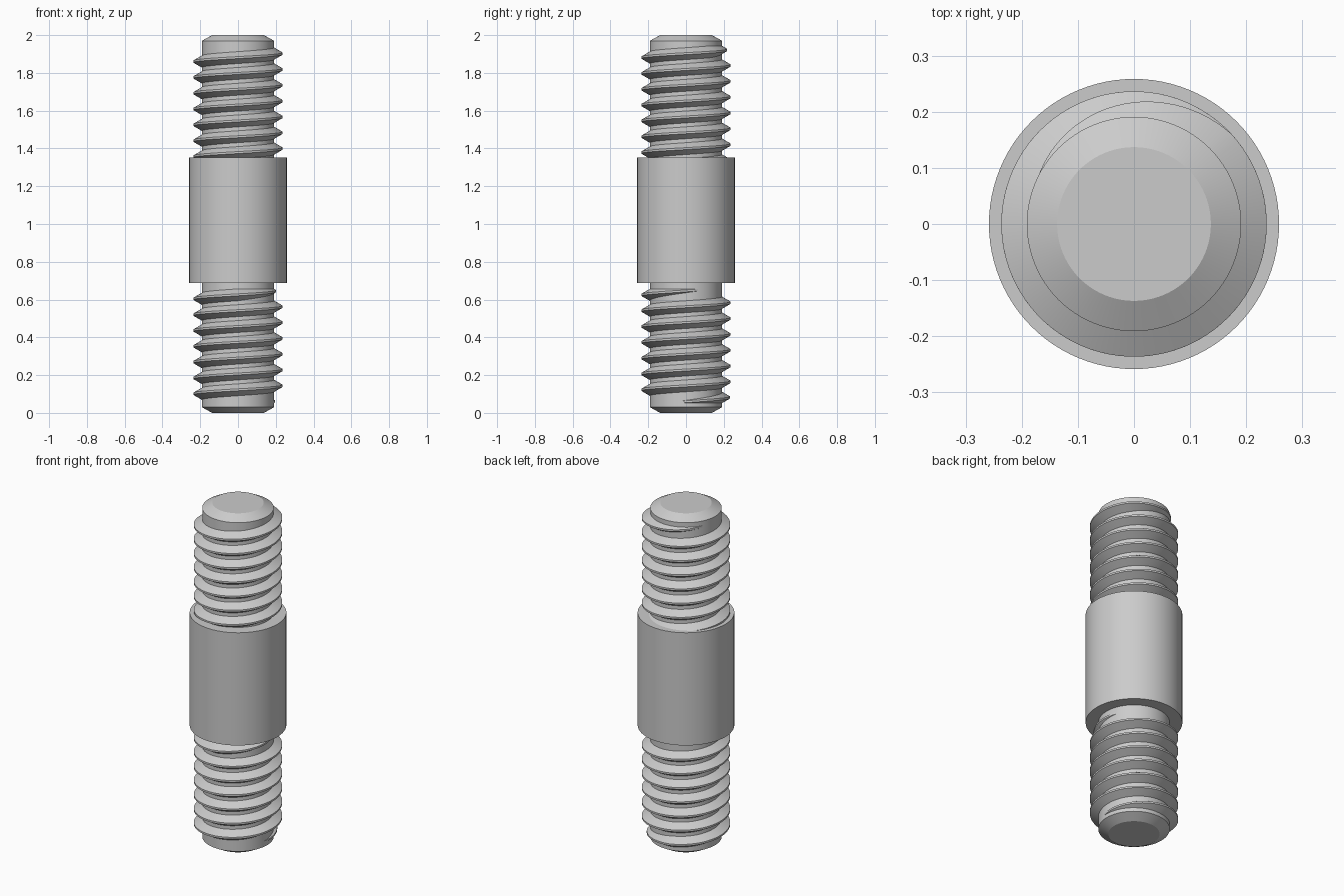
import bpy, bmesh
from math import cos, sin, tan, pi, radians

if "Cube" in bpy.data.objects:
    bpy.data.objects.remove(bpy.data.objects["Cube"], do_unlink=True)

CORE, CREST, COLLAR = 0.191, 0.2365, 0.2585
PITCH = 0.0838
SEGMENTS = 96

steel = bpy.data.materials.new("plain steel grey")
steel.use_nodes = True
steel.diffuse_color = (0.6, 0.6, 0.6, 1)
steel.node_tree.nodes["Principled BSDF"].inputs["Base Color"].default_value = (0.6, 0.6, 0.6, 1)


def finish(name, bm):
    """Turn a bmesh into a smooth-shaded object with crisp edges."""
    bmesh.ops.recalc_face_normals(bm, faces=bm.faces)
    mesh = bpy.data.meshes.new(name)
    bm.to_mesh(mesh)
    bm.free()
    mesh.materials.append(steel)
    obj = bpy.data.objects.new(name, mesh)
    bpy.context.collection.objects.link(obj)
    bpy.ops.object.select_all(action='DESELECT')
    obj.select_set(True)
    bpy.context.view_layer.objects.active = obj
    bpy.ops.object.shade_smooth_by_angle(angle=radians(25))


def skin(bm, rings, closed):
    """Bridge consecutive rings of vertices with quads."""
    for a, b in zip(rings, rings[1:]):
        n = len(a)
        for i in range(n if closed else n - 1):
            j = (i + 1) % n
            bm.faces.new((a[i], a[j], b[j], b[i]))
    bm.faces.new(rings[0])
    bm.faces.new(rings[-1])


def lathe(name, profile):
    bm = bmesh.new()
    angles = [2 * pi * i / SEGMENTS for i in range(SEGMENTS)]
    rings = [[bm.verts.new((r * cos(a), r * sin(a), z)) for a in angles] for r, z in profile]
    skin(bm, rings, True)
    finish(name, bm)


def thread(name, z_ref, start, end, fade_in, fade_out):
    """Right-handed ridge; z_ref is the crest height at angle zero (degrees)."""
    bm = bmesh.new()
    flat, sink = PITCH / 16, 0.006
    steps = round((end - start) / 4)
    rings = []
    for i in range(steps + 1):
        deg = start + (end - start) * i / steps
        grow = 1.0
        if fade_in:
            grow = min(grow, (deg - start) / fade_in)
        if fade_out:
            grow = min(grow, (end - deg) / fade_out)
        height = (CREST - CORE) * grow - 0.001 * (1 - grow)
        half = flat + (height + sink) * tan(radians(30))
        z = z_ref + PITCH * deg / 360
        a = radians(deg)
        section = ((CORE - sink, -half), (CORE + height, -flat),
                   (CORE + height, flat), (CORE - sink, half))
        rings.append([bm.verts.new((r * cos(a), r * sin(a), z + dz)) for r, dz in section])
    skin(bm, rings, True)
    finish(name, bm)


# Stud core with chamfered ends
lathe("core_rod", [(0.137, 0), (CORE, 0.03), (CORE, 1.97), (0.137, 2)])

# Plain central collar
lathe("collar", [(COLLAR, 0.687), (COLLAR, 1.352)])

# Upper thread runs out near the tip and starts inside the collar
thread("upper_thread", 1.902, -7 * 360, 155, 0, 112)

# Lower thread runs out at both ends
thread("lower_thread", 0.646, -7 * 360 - 10, 22, 112, 112)
